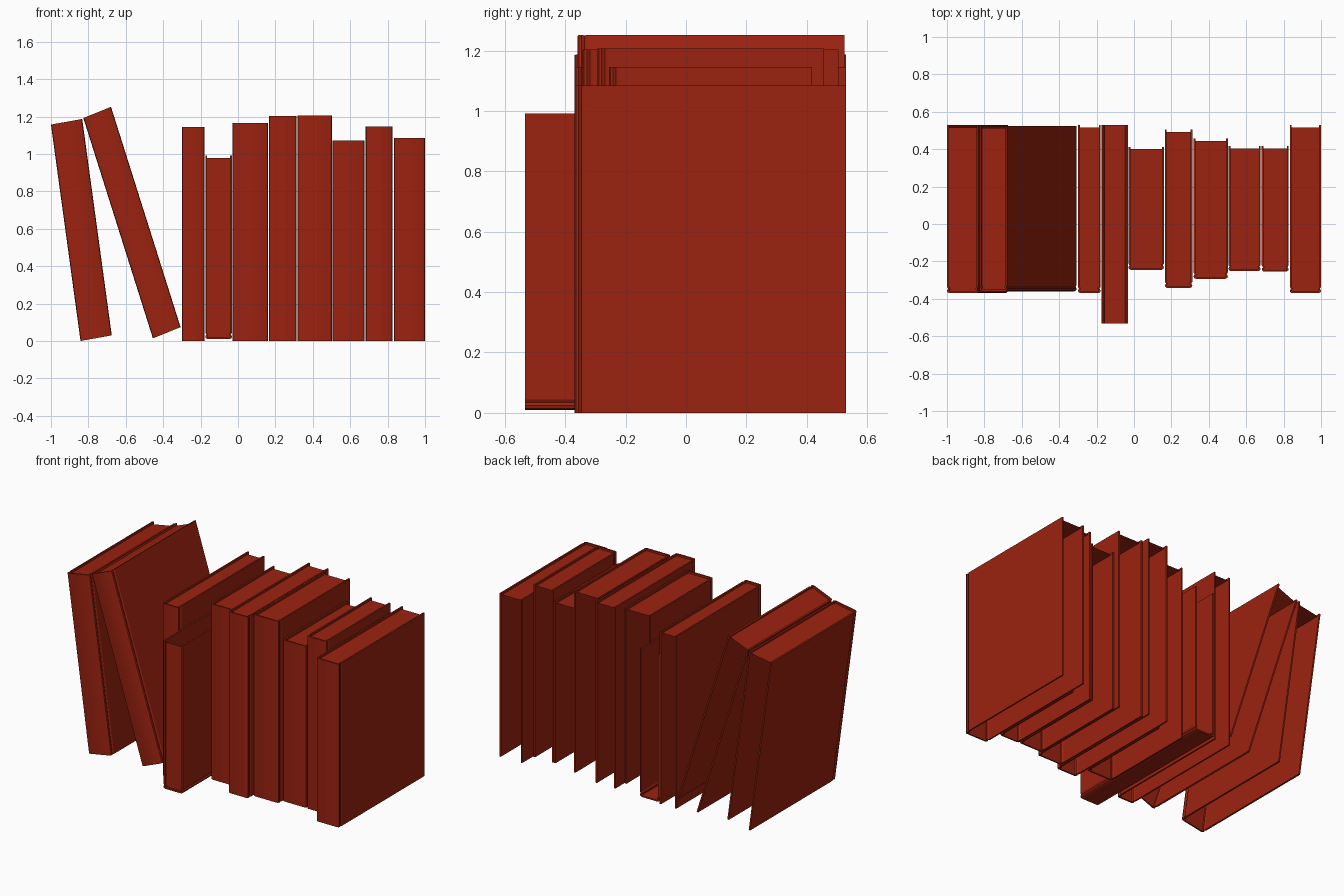
import bpy
import bmesh
import math
from mathutils import Matrix, Vector

if "Cube" in bpy.data.objects:
    bpy.data.objects.remove(bpy.data.objects["Cube"])

red = bpy.data.materials.new("brick_red")
red.use_nodes = True
red.diffuse_color = (0.33, 0.016, 0.005, 1)
red.node_tree.nodes["Principled BSDF"].inputs["Base Color"].default_value = red.diffuse_color

BOARD = 0.01   # cover thickness
INSET = 0.013  # page block setback from the cover edges


def cover_outline(width, depth, t):
    """U-shaped section: fore edge, hinge groove, spine and back again."""
    half = [(t, depth), (t, 0.034), (t + 0.006, 0.024), (t, 0.014),
            (t + 0.003, 0.005 + t / 2), (t + 0.012, t)]
    return half + [(width - u, v) for u, v in reversed(half)]


def book(name, origin, across, depth, up):
    """Hollow book: cover wrapped round a sheet of page tops, open at the back and base."""
    axes = [Vector(a) for a in (across, depth, up)]
    w, d, h = (a.length for a in axes)
    frame = Matrix([a.normalized() for a in axes]).transposed().to_4x4()
    frame.translation = Vector(origin)
    bm = bmesh.new()

    # Cover
    outer, inner = cover_outline(w, d, 0), cover_outline(w, d, BOARD)
    rings = [[bm.verts.new((u, v, z)) for u, v in line]
             for line, z in ((outer, 0), (outer, h), (inner, h), (inner, 0))]
    for a, b in zip(rings, rings[1:] + rings[:1]):
        for i in range(len(outer) - 1):
            bm.faces.new((a[i], a[i + 1], b[i + 1], b[i]))
    for end in (0, -1):
        bm.faces.new([ring[end] for ring in rings])

    # Page tops
    z = h - INSET
    bm.faces.new([bm.verts.new((u, v, z)) for u, v in
                  ((BOARD, BOARD), (w - BOARD, BOARD),
                   (w - BOARD, d - INSET), (BOARD, d - INSET))])

    bmesh.ops.transform(bm, matrix=frame, verts=bm.verts)
    bmesh.ops.recalc_face_normals(bm, faces=bm.faces)
    mesh = bpy.data.meshes.new(name)
    bm.to_mesh(mesh)
    bm.free()
    mesh.materials.append(red)
    obj = bpy.data.objects.new(name, mesh)
    bpy.context.collection.objects.link(obj)
    bpy.ops.object.select_all(action="DESELECT")
    obj.select_set(True)
    bpy.context.view_layer.objects.active = obj
    bpy.ops.object.shade_smooth_by_angle(angle=math.radians(30))


# Upright books: left edge, right edge, front, back, height
upright = [
    (-0.30, -0.178, -0.37, 0.53, 1.145),
    (-0.03, 0.16, -0.245, 0.413, 1.166),
    (0.165, 0.312, -0.342, 0.505, 1.203),
    (0.318, 0.502, -0.293, 0.457, 1.206),
    (0.505, 0.677, -0.252, 0.417, 1.072),
    (0.683, 0.827, -0.255, 0.417, 1.146),
    (0.833, 1.0, -0.37, 0.53, 1.084),
]
for n, (x0, x1, y0, y1, h) in enumerate(upright, 1):
    book(f"upright_book_{n}", (x0, y0, 0), (x1 - x0, 0, 0), (0, y1 - y0, 0), (0, 0, h))

# Book resting on its spine, page tops facing forward
book("book_on_spine", (-0.032, 0.53, 0.01), (-0.143, 0, 0), (0, 0, 0.982), (0, -1.063, 0))

# Leaning books
book("leaning_book_outer", (-0.842, -0.37, 0), (0.167, 0, 0.03), (0, 0.9, 0), (-0.158, 0, 1.157))
book("leaning_book_inner", (-0.455, -0.36, 0.014), (0.148, 0, 0.06), (0, 0.885, 0), (-0.372, 0, 1.178))
